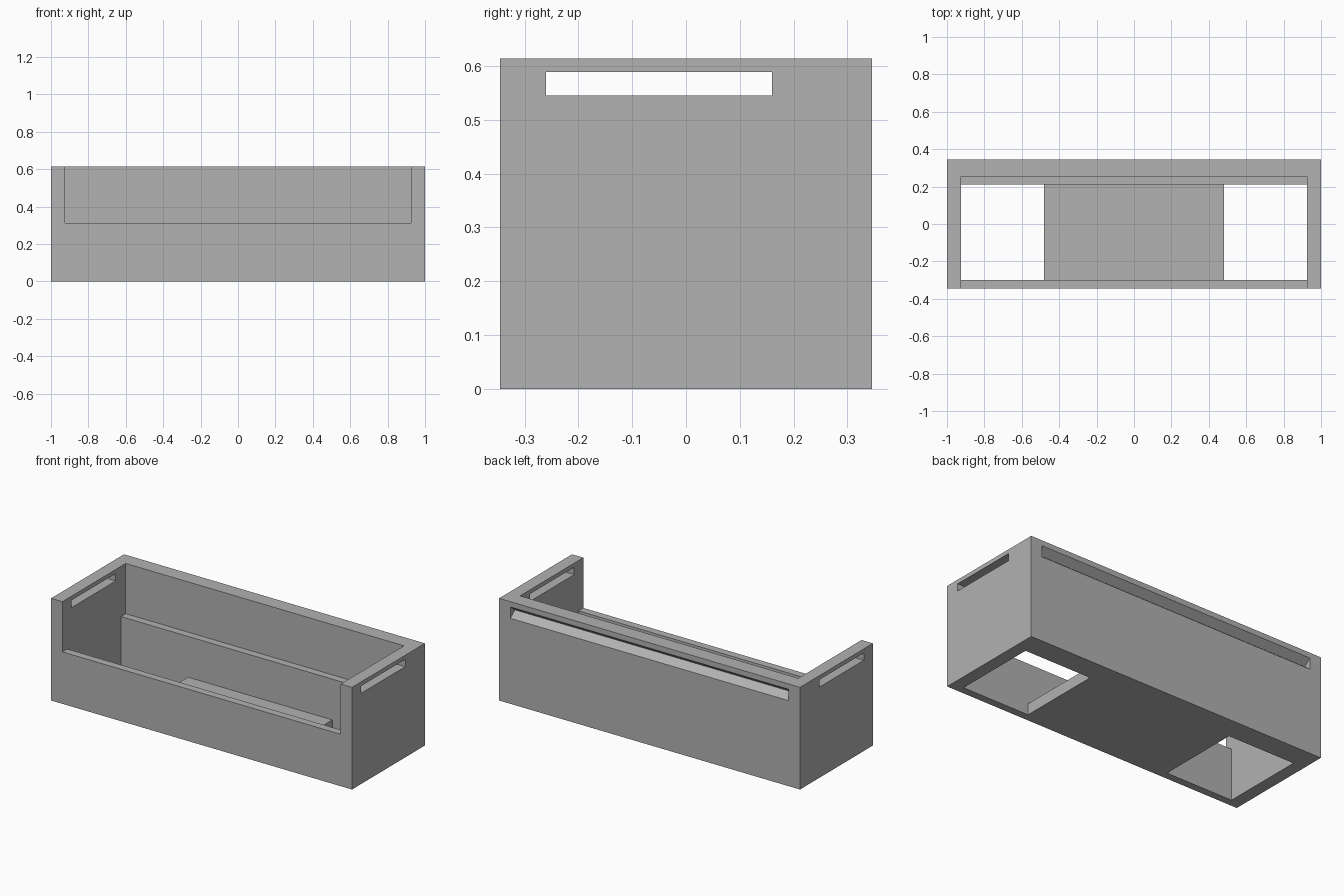
import bpy
import bmesh
from mathutils import Vector

default = bpy.data.objects.get("Cube")
if default:
    bpy.data.objects.remove(default, do_unlink=True)

GREY = (0.445, 0.445, 0.445, 1.0)
WIDTH, DEPTH, HEIGHT = 1.0, 0.346, 0.614   # half width, half depth, full height
INNER = 0.925                              # half width of the inside
FRONT_IN, SHELF, BACK_IN = -0.30, 0.21, 0.255
RIM = 0.312                                # front wall and rear shelf height
FLOOR, HOLE = 0.067, 0.48                  # floor thickness, floor half width

mat = bpy.data.materials.new("plain grey")
mat.use_nodes = True
mat.diffuse_color = GREY
mat.node_tree.nodes["Principled BSDF"].inputs["Base Color"].default_value = GREY


def prism(name, profile, axis, lo, hi):
    """Extrude a flat profile along x or y (profile is in the other axis and z)."""
    def place(p, t):
        return (t, p[0], p[1]) if axis == "x" else (p[0], t, p[1])
    bm = bmesh.new()
    face = bm.faces.new([bm.verts.new(place(p, lo)) for p in profile])
    out = bmesh.ops.extrude_face_region(bm, geom=[face])
    verts = [g for g in out["geom"] if isinstance(g, bmesh.types.BMVert)]
    shift = Vector((hi - lo, 0, 0)) if axis == "x" else Vector((0, hi - lo, 0))
    bmesh.ops.translate(bm, verts=verts, vec=shift)
    bmesh.ops.recalc_face_normals(bm, faces=bm.faces)
    mesh = bpy.data.meshes.new(name)
    bm.to_mesh(mesh)
    bm.free()
    mesh.materials.append(mat)
    obj = bpy.data.objects.new(name, mesh)
    bpy.context.collection.objects.link(obj)
    return obj


def rect(a, b, z0, z1):
    return [(a, z0), (b, z0), (b, z1), (a, z1)]


tray = prism("tray", rect(-DEPTH, DEPTH, 0, HEIGHT), "x", -WIDTH, WIDTH)

# Lower cavity profile: two open holes beside a raised central floor
cavity = [(-INNER, -0.1), (-HOLE, -0.1), (-HOLE, FLOOR), (HOLE, FLOOR),
          (HOLE, -0.1), (INNER, -0.1), (INNER, 0.4), (-INNER, 0.4)]
# V-shaped groove in the back wall, carried past the wall at its mouth
groove = [(DEPTH - 0.043, 0.548), (DEPTH, 0.514), (DEPTH + 0.1, 0.514),
          (DEPTH + 0.1, 0.582), (DEPTH, 0.582)]

cutters = [
    prism("upper_opening_cutter", rect(-0.6, BACK_IN, RIM, 1), "x", -INNER, INNER),
    prism("lower_cavity_cutter", cavity, "y", FRONT_IN, SHELF),
    prism("back_groove_cutter", groove, "x", -INNER, INNER),
    prism("side_slot_cutter", rect(-0.26, 0.16, 0.545, 0.589), "x", -1.2, 1.2),
]

# Carve the tray, then discard the cutters
bpy.context.view_layer.objects.active = tray
for cutter in cutters:
    cutter.hide_render = True
    mod = tray.modifiers.new(cutter.name, "BOOLEAN")
    mod.operation = "DIFFERENCE"
    mod.solver = "EXACT"
    mod.object = cutter
    bpy.ops.object.modifier_apply(modifier=mod.name)
    bpy.data.objects.remove(cutter, do_unlink=True)
